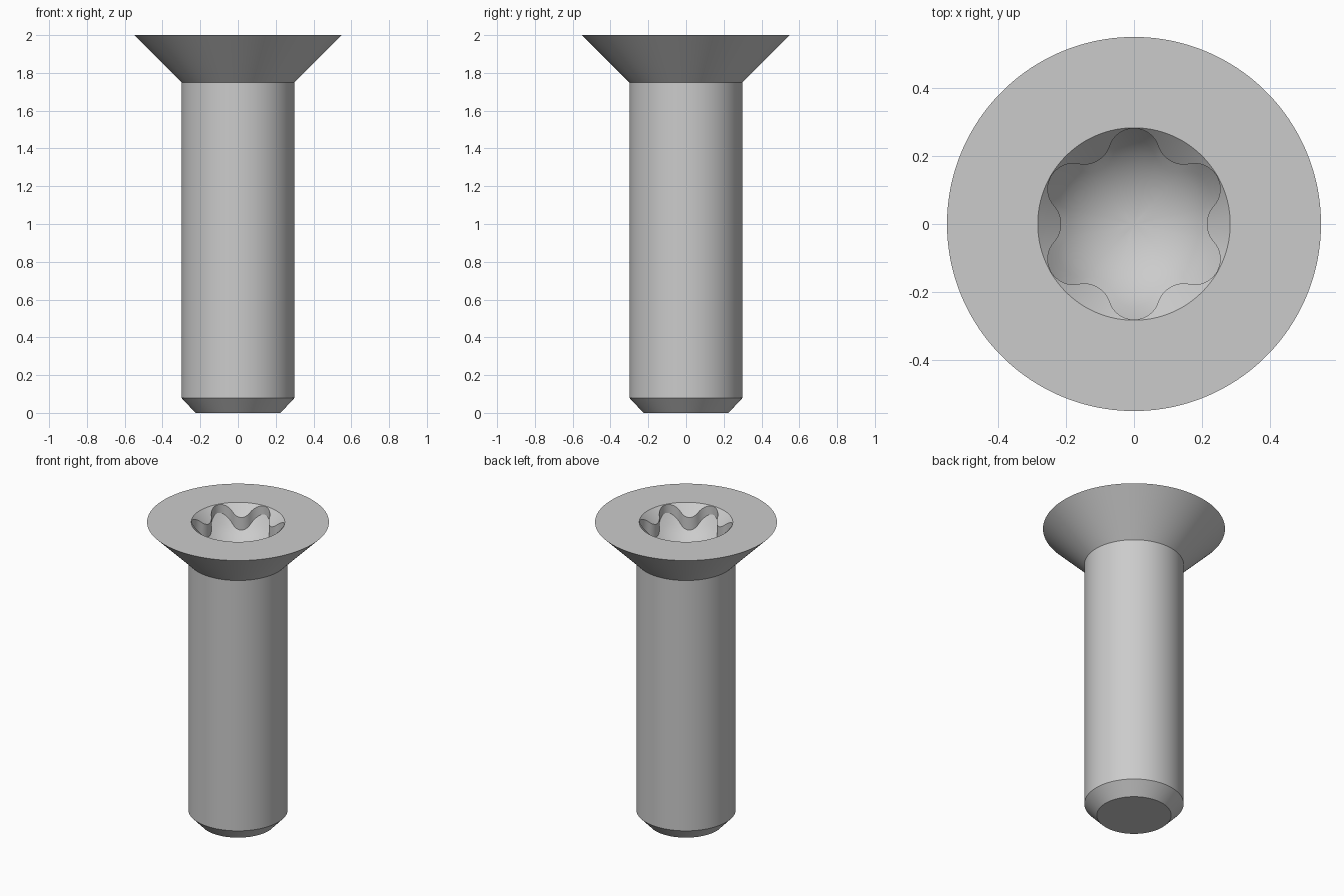
import bpy, bmesh, math
from mathutils import Vector, Matrix

cube = bpy.data.objects.get("Cube")
if cube:
    bpy.data.objects.remove(cube)

# Plain steel colour
steel = bpy.data.materials.new("steel_grey")
steel.use_nodes = True
colour = (0.6, 0.6, 0.6, 1)
steel.diffuse_color = colour
steel.node_tree.nodes["Principled BSDF"].inputs["Base Color"].default_value = colour

TIP, VALLEY, LOBE_R = 0.281, 0.214, 0.075   # six-lobe socket radii
RIM = 0.283
BOWL_R, BOWL_Z = 0.308, 2.069               # spherical socket floor


def arc(centre, radius, start, end, steps):
    return [centre + radius * Vector((math.cos(t), math.sin(t)))
            for t in (start + (end - start) * i / steps for i in range(steps + 1))]


def lobe_outline():
    """Socket outline from tangent lobe and valley arcs."""
    a, k = TIP - LOBE_R, math.cos(math.pi / 6)
    valley_r = ((LOBE_R**2 - a**2 - VALLEY**2 + 2 * a * k * VALLEY)
                / (2 * (VALLEY - a * k - LOBE_R)))
    lobe_c = Vector((a, 0))
    valley_c = (VALLEY + valley_r) * Vector((k, 0.5))
    d = valley_c - lobe_c
    turn = math.atan2(d.y, d.x)
    half = arc(lobe_c, LOBE_R, 0, turn, 9)
    half += arc(valley_c, valley_r, turn + math.pi, math.pi * 7 / 6, 8)[1:]
    period = [Vector((p.x, -p.y)) for p in half[:0:-1]] + half[:-1]
    return [Matrix.Rotation(math.pi / 6 + i * math.pi / 3, 2) @ p
            for i in range(6) for p in period]


def bowl_z(r):
    return BOWL_Z - math.sqrt(BOWL_R**2 - r * r)


outline = lobe_outline()
bm = bmesh.new()


def circle(r, z):
    return [bm.verts.new((*(p.normalized() * r), z)) for p in outline]


def socket(scale, height):
    return [bm.verts.new((*(p * scale), height(p.length * scale))) for p in outline]


# Shank with chamfered end, countersunk head, socket rim
rings = [circle(r, z) for r, z in
         ((0.225, 0), (0.3, 0.08), (0.3, 1.75), (0.55, 2), (RIM, 2))]
# Socket countersink, walls and bowl floor
rings.append(socket(1, lambda r: 2 - (RIM - r)))
rings += [socket(s / 8, bowl_z) for s in range(8, 0, -1)]

n = len(outline)
for low, high in zip(rings, rings[1:]):
    for i in range(n):
        j = (i + 1) % n
        bm.faces.new((low[i], low[j], high[j], high[i]))
bm.faces.new(rings[0][::-1])
centre = bm.verts.new((0, 0, bowl_z(0)))
for i in range(n):
    bm.faces.new((rings[-1][i], rings[-1][(i + 1) % n], centre))
bmesh.ops.recalc_face_normals(bm, faces=bm.faces)

mesh = bpy.data.meshes.new("countersunk_screw")
bm.to_mesh(mesh)
bm.free()
mesh.materials.append(steel)
screw = bpy.data.objects.new("countersunk_screw", mesh)
bpy.context.collection.objects.link(screw)
bpy.context.view_layer.objects.active = screw
screw.select_set(True)
bpy.ops.object.shade_smooth_by_angle(angle=math.radians(25))
